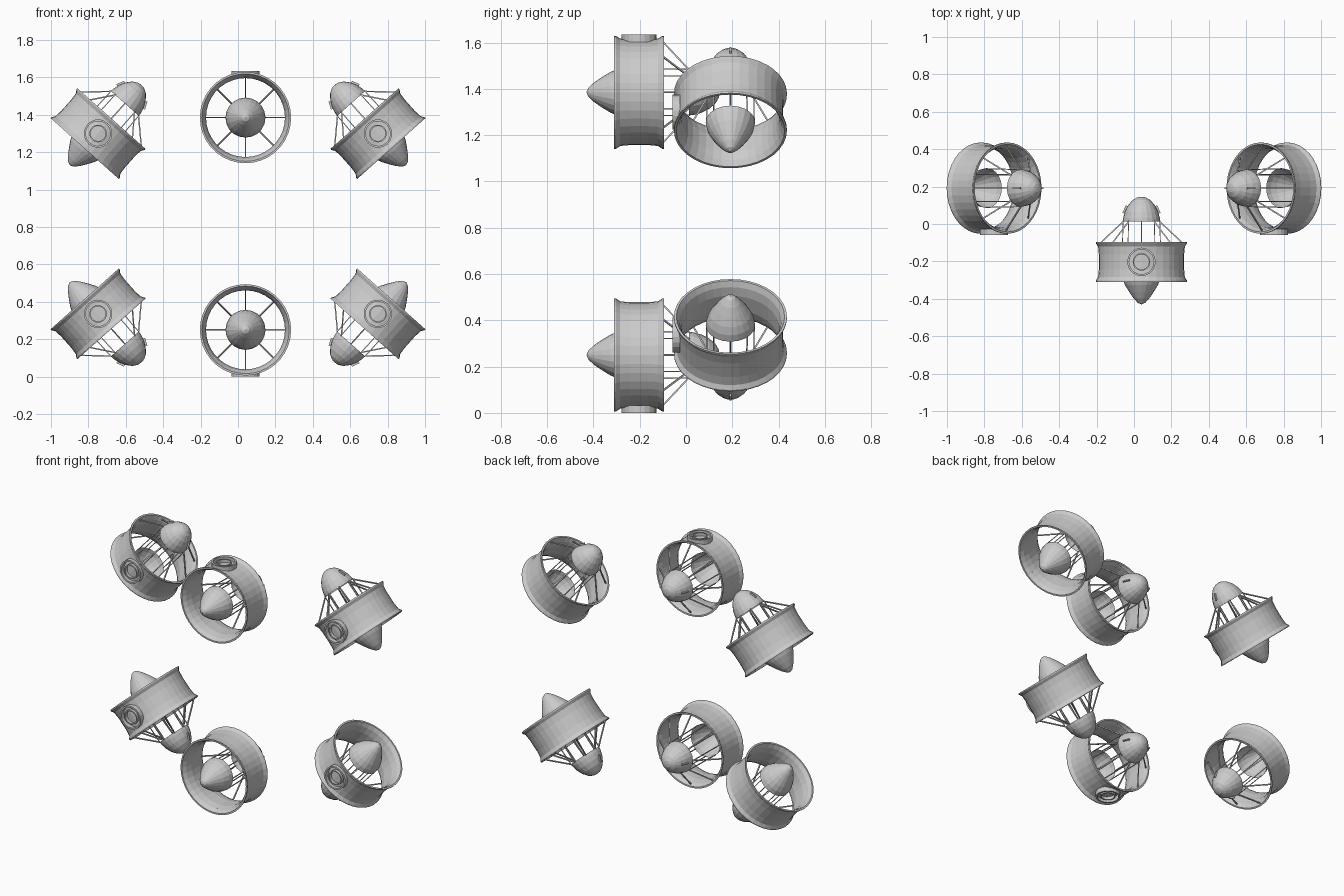
import bpy, bmesh
from math import sin, cos, pi, tau
from mathutils import Matrix, Vector

if "Cube" in bpy.data.objects:
    bpy.data.objects.remove(bpy.data.objects["Cube"])

# Local frame of one ducted thruster: origin = ring centre, nose -Y, mount pad +Z


def make_mesh(name, bm):
    bmesh.ops.remove_doubles(bm, verts=bm.verts, dist=0.0002)
    bmesh.ops.recalc_face_normals(bm, faces=bm.faces)
    me = bpy.data.meshes.new(name)
    bm.to_mesh(me)
    bm.free()
    return me


def lathe(bm, profile, steps, axis='Y', closed=False):
    """Spin (radius, height) points around Y or Z."""
    vs = [bm.verts.new((r, h, 0) if axis == 'Y' else (r, 0, h)) for r, h in profile]
    pairs = list(zip(vs, vs[1:])) + ([(vs[-1], vs[0])] if closed else [])
    es = [bm.edges.new(p) for p in pairs]
    bmesh.ops.spin(bm, geom=vs + es, cent=(0, 0, 0),
                   axis=(0, 1, 0) if axis == 'Y' else (0, 0, 1),
                   angle=tau, steps=steps, use_duplicate=False)
    bmesh.ops.remove_doubles(bm, verts=bm.verts, dist=0.0002)


def bar(bm, a, b, w, h):
    """Thin box from a to b."""
    a, b = Vector(a), Vector(b)
    d = b - a
    rot = d.to_track_quat('Z', 'Y').to_matrix().to_4x4()
    m = Matrix.Translation((a + b) / 2) @ rot @ Matrix.Diagonal((w, h, d.length, 1))
    bmesh.ops.create_cube(bm, size=1, matrix=m)


def polar(r, y, a):
    return (r * cos(a), y, r * sin(a))


parts = {}

# duct ring: concave wall with flared lips
bm = bmesh.new()
lathe(bm, [(.244, -.1075), (.244, -.1), (.232, -.082), (.228, -.04), (.228, .04),
           (.232, .082), (.244, .1), (.244, .1075), (.234, .1075), (.22, .082),
           (.211, .04), (.211, -.04), (.22, -.082), (.234, -.1075)], 36, closed=True)
parts['duct_ring'] = make_mesh('duct_ring', bm)

# nose cone
bm = bmesh.new()
lathe(bm, [(0, -.2275), (.02, -.219), (.042, -.195), (.066, -.16), (.088, -.124),
           (.102, -.09), (.107, -.058)], 20)
parts['nose_cone'] = make_mesh('nose_cone', bm)

# rear dome with a small slot cover on each side
bm = bmesh.new()
lathe(bm, [(.1, .215), (.098, .235), (.089, .268), (.072, .302), (.048, .33),
           (.022, .345), (0, .348)], 20)
for s in (1, -1):
    bar(bm, (s * .092, .258, 0), (s * .074, .298, 0), .022, .008)
parts['rear_dome'] = make_mesh('rear_dome', bm)

# open hub frame: slim ribs along the body
bm = bmesh.new()
for i in range(8):
    a = i * tau / 8
    bar(bm, polar(.103, -.06, a), polar(.099, .22, a), .005, .005)
parts['hub_frame'] = make_mesh('hub_frame', bm)

# stay rods from rear hub to the rear lip
bm = bmesh.new()
for i in range(8):
    a = i * tau / 8
    bar(bm, polar(.098, .215, a), polar(.226, .095, a), .007, .007)
parts['stay_rods'] = make_mesh('stay_rods', bm)

# round mounting pad on the duct
bm = bmesh.new()
for r0, r1, top in ((.066, .076, .25), (.04, .047, .246)):
    lathe(bm, [(r0, .218), (r0, top), (r1, top), (r1, .218)], 20, 'Z')
parts['mount_pad'] = make_mesh('mount_pad', bm)


def place(label, loc, rear, pad):
    y, z = Vector(rear).normalized(), Vector(pad)
    x = y.cross(z)
    m = Matrix((x, y, z)).transposed().to_4x4()
    m.translation = loc
    for part, me in parts.items():
        ob = bpy.data.objects.new(f'{label}_{part}', me)
        bpy.context.collection.objects.link(ob)
        ob.matrix_world = m


MID = .8175
for up, level in ((1, 'upper'), (-1, 'lower')):
    # front thruster, axis along Y
    place(f'{level}_centre', (.04, -.2025, MID + up * .5675), (0, 1, 0), (0, 0, up))
    # slanted side thrusters, rear domes turned inward and away from mid height
    for s, side in ((1, 'right'), (-1, 'left')):
        place(f'{level}_{side}', (s * .748, .192, MID + up * .482),
              (-s * .665, 0, up * .747), (0, -1, 0))
